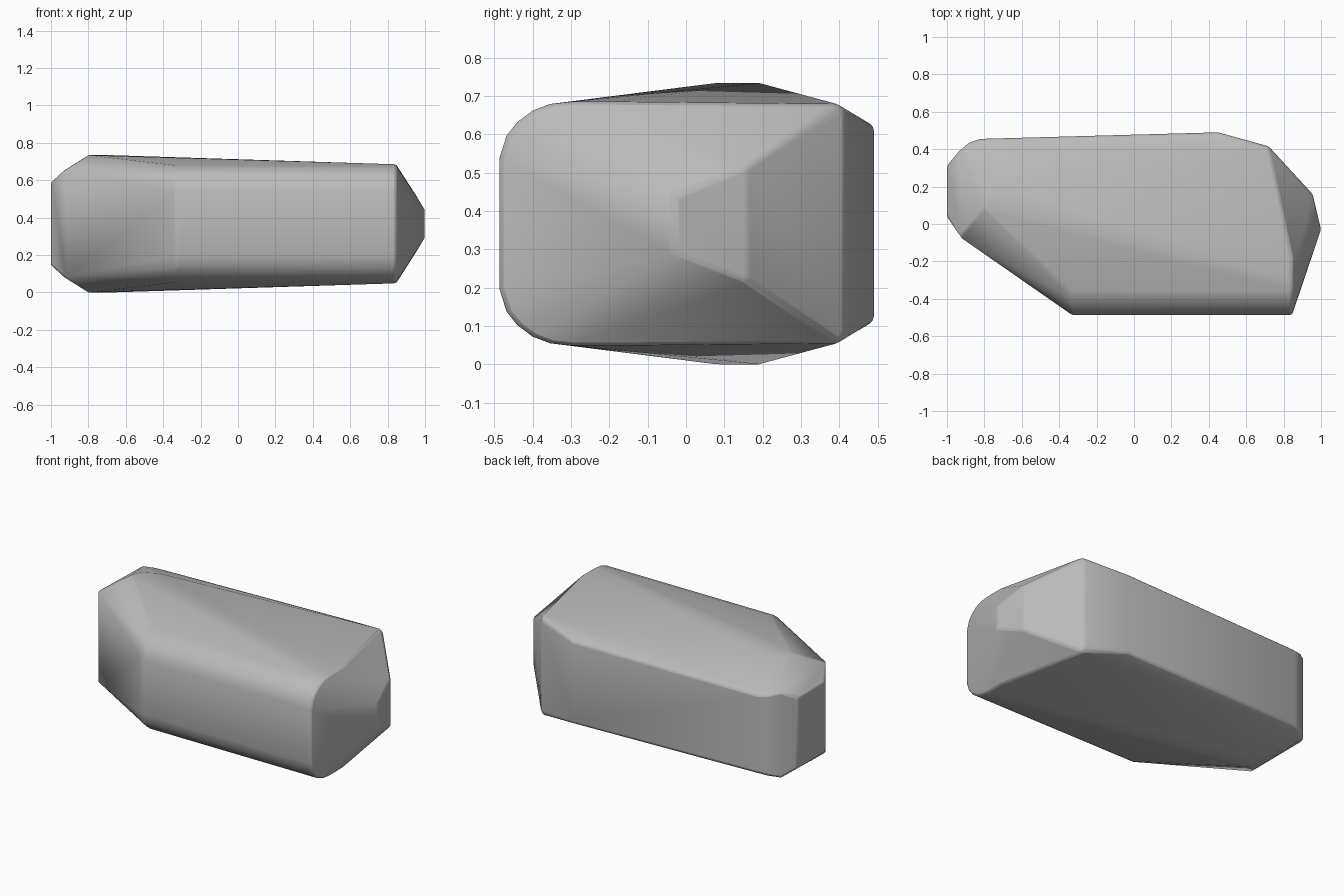
import bpy, bmesh, math

cube = bpy.data.objects.get("Cube")
if cube:
    bpy.data.objects.remove(cube, do_unlink=True)

MID = 0.367  # height of the horizontal symmetry plane

# rounded front edge: (y, half height), swept along x
front_round = [(-0.487, 0.17), (-0.468, 0.23), (-0.44, 0.265),
               (-0.40, 0.295), (-0.355, 0.312), (-0.30, 0.318)]
points = [(x, y, h) for x in (-0.33, 0.845) for y, h in front_round]

# remaining corners: (x, y, half height)
points += [
    (0.845, -0.19, 0.318),                                          # end cap rim
    (1.0, -0.03, 0.073), (0.955, 0.16, 0.147),                      # blunt tip
    (0.72, 0.40, 0.312), (0.72, 0.415, 0.285), (0.45, 0.49, 0.255), # back corner
    (-0.80, 0.08, 0.367), (-0.78, 0.14, 0.367), (-0.68, 0.19, 0.367),  # crown
    (-0.82, 0.455, 0.245), (-0.88, 0.435, 0.255), (-0.935, 0.39, 0.27),  # rear end
    (-1.0, 0.31, 0.22), (-1.0, 0.04, 0.22), (-0.93, -0.07, 0.285),  # narrow end
]

# stone body as the hull of the mirrored corners
bm = bmesh.new()
for x, y, h in points:
    for side in (-1, 1):
        bm.verts.new((x, y, MID + side * h))
hull = bmesh.ops.convex_hull(bm, input=bm.verts)
loose = [v for v in bm.verts if not v.link_faces]
bmesh.ops.delete(bm, geom=loose, context='VERTS')
bmesh.ops.dissolve_limit(bm, angle_limit=math.radians(1),
                         verts=bm.verts, edges=bm.edges)
bmesh.ops.recalc_face_normals(bm, faces=bm.faces)
mesh = bpy.data.meshes.new("stone_body")
bm.to_mesh(mesh)
bm.free()
body = bpy.data.objects.new("stone_body", mesh)
bpy.context.collection.objects.link(body)

# plain grey stone
grey = bpy.data.materials.new("stone_grey")
grey.use_nodes = True
colour = (0.5, 0.5, 0.5, 1)
grey.diffuse_color = colour
grey.node_tree.nodes["Principled BSDF"].inputs["Base Color"].default_value = colour
mesh.materials.append(grey)

# narrow softened edges, smooth round front
bevel = body.modifiers.new("soft_edges", 'BEVEL')
bevel.width = 0.012
bevel.segments = 2
bevel.limit_method = 'ANGLE'
bevel.angle_limit = math.radians(25)
bpy.context.view_layer.objects.active = body
body.select_set(True)
bpy.ops.object.shade_smooth_by_angle(angle=math.radians(30))
